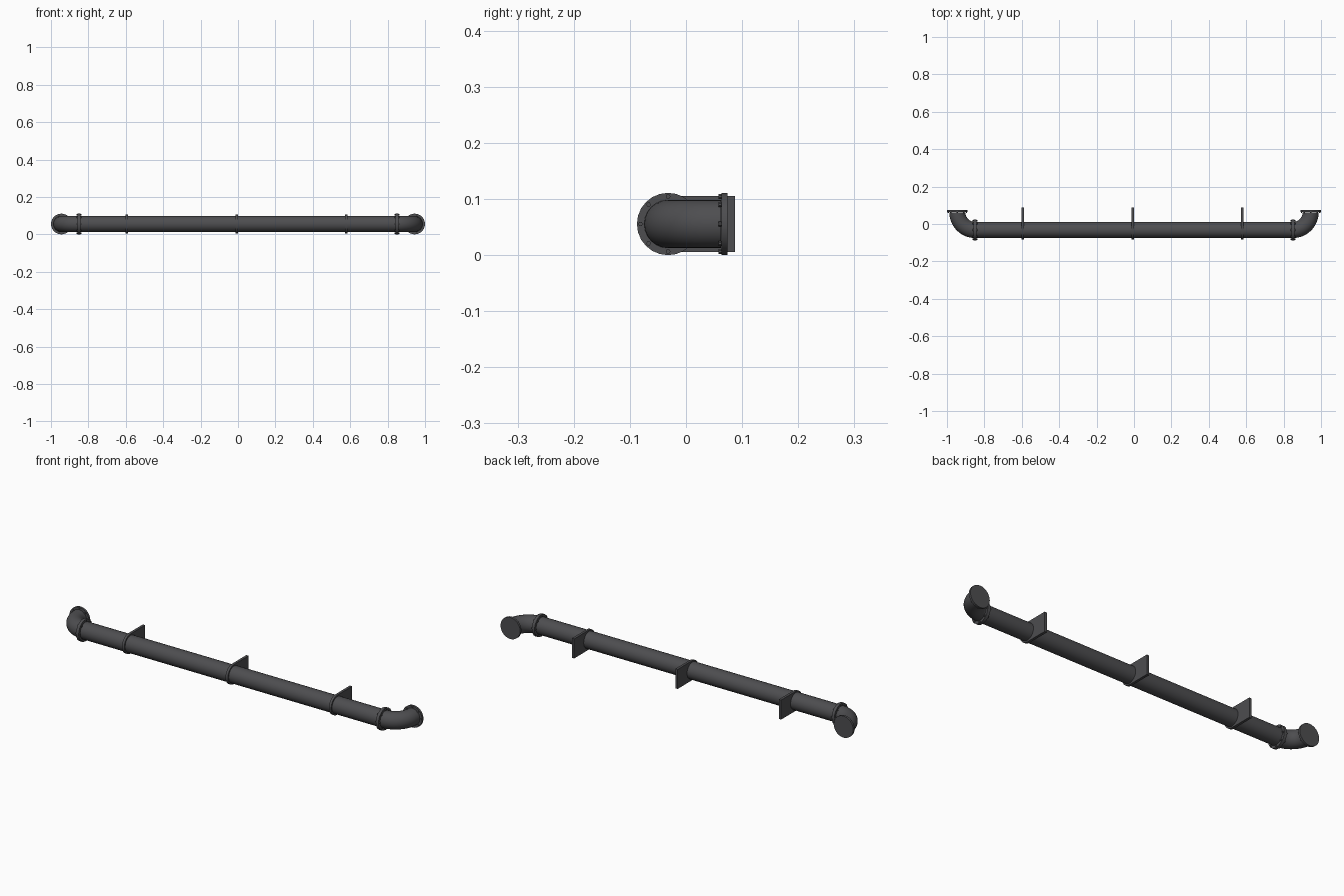
import bpy, bmesh, math
from mathutils import Matrix, Vector

if "Cube" in bpy.data.objects:
    bpy.data.objects.remove(bpy.data.objects["Cube"])

CY, CZ = -0.032, 0.0555      # pipe axis
R, RF = 0.043, 0.0555        # pipe and flange radius
BEND = 0.0945                # elbow bend radius
XE = 0.85                    # where the straight run meets the elbows
SEG = 24

metal = bpy.data.materials.new("dark_grey_metal")
metal.diffuse_color = (0.075, 0.075, 0.08, 1)
metal.use_nodes = True
metal.node_tree.nodes["Principled BSDF"].inputs["Base Color"].default_value = metal.diffuse_color


def finish(name, bm):
    bmesh.ops.recalc_face_normals(bm, faces=bm.faces)
    me = bpy.data.meshes.new(name)
    bm.to_mesh(me)
    bm.free()
    me.materials.append(metal)
    ob = bpy.data.objects.new(name, me)
    bpy.context.collection.objects.link(ob)
    bpy.context.view_layer.objects.active = ob
    ob.select_set(True)
    bpy.ops.object.shade_smooth_by_angle(angle=math.radians(35))
    ob.select_set(False)
    return ob


def add_cyl(bm, centre, axis, radius, depth, seg=SEG):
    rot = Vector((0, 0, 1)).rotation_difference(Vector(axis)).to_matrix().to_4x4()
    bmesh.ops.create_cone(bm, cap_ends=True, segments=seg, radius1=radius, radius2=radius,
                          depth=depth, matrix=Matrix.Translation(centre) @ rot)


def flange(name, centre, axis, thick, bolt_sides):
    # disc with a ring of eight bolt heads on each listed side
    bm = bmesh.new()
    c, a = Vector(centre), Vector(axis)
    add_cyl(bm, c, a, RF, thick)
    u = Vector((0, 0, 1))
    v = a.cross(u)
    for side in bolt_sides:
        for i in range(8):
            t = i * math.pi / 4
            p = c + (u * math.cos(t) + v * math.sin(t)) * 0.049
            add_cyl(bm, p + a * side * (thick / 2 + 0.002), a, 0.0042, 0.006, 6)
    finish(name, bm)


# straight pipe
bm = bmesh.new()
add_cyl(bm, (0, CY, CZ), (1, 0, 0), R, 2 * XE)
finish("main_pipe", bm)

# elbows, couplings and wall flanges at both ends
for s, side in ((-1, "left"), (1, "right")):
    bm = bmesh.new()
    rings = []
    for i in range(13):
        t = i / 12 * math.pi / 2
        ring = []
        for j in range(SEG):
            p = j * 2 * math.pi / SEG
            d = BEND + R * math.cos(p)
            ring.append(bm.verts.new((s * (XE + d * math.sin(t)),
                                      CY + BEND - d * math.cos(t), CZ + R * math.sin(p))))
        rings.append(ring)
    for a, b in zip(rings, rings[1:]):
        for j in range(SEG):
            k = (j + 1) % SEG
            bm.faces.new((a[j], a[k], b[k], b[j]))
    bm.faces.new(rings[0])
    bm.faces.new(rings[-1])
    finish(side + "_elbow", bm)
    flange(side + "_coupling", (s * XE, CY, CZ), (1, 0, 0), 0.015, (-1, 1))
    flange(side + "_wall_flange", (s * (XE + BEND), 0.0685, CZ), (0, 1, 0), 0.011, (-1,))

# U-shaped wall brackets wrapped around the pipe
RB, BACK, HALF = 0.05, 0.0875, 0.0065
for n, x in enumerate((-0.594, -0.007, 0.579)):
    bm = bmesh.new()
    outline = [(BACK, CZ + RB)]
    for i in range(13):
        t = math.pi / 2 + i * math.pi / 12
        outline.append((CY + RB * math.cos(t), CZ + RB * math.sin(t)))
    outline.append((BACK, CZ - RB))
    face = bm.faces.new([bm.verts.new((x - HALF, y, z)) for y, z in outline])
    ext = bmesh.ops.extrude_face_region(bm, geom=[face], use_keep_orig=True)
    bmesh.ops.translate(bm, vec=(2 * HALF, 0, 0),
                        verts=[g for g in ext["geom"] if isinstance(g, bmesh.types.BMVert)])
    finish("wall_bracket_%d" % (n + 1), bm)
